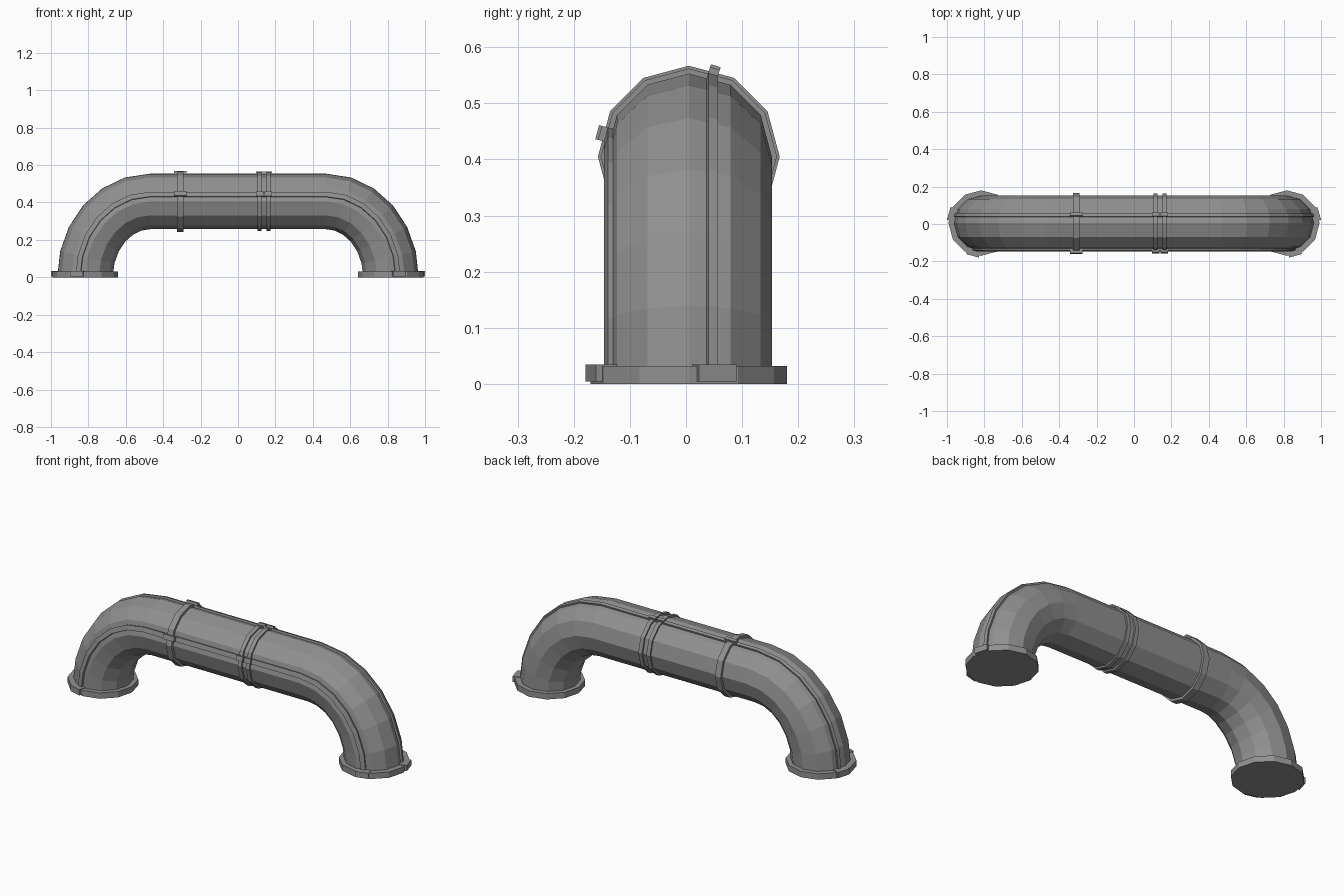
import bpy, bmesh
from math import sin, cos, pi, hypot, radians

if "Cube" in bpy.data.objects:
    bpy.data.objects.remove(bpy.data.objects["Cube"])

CY, AXIS_Z = 0.005, 0.405       # pipe centre line
LEG_X, BEND_X = 0.817, 0.47     # leg axis, start of the bends
SEAMS = ((73.5, 0.009), (165, 0.013))  # seam angle, half width

# Dark grey metal
metal = bpy.data.materials.new("dark_grey")
metal.diffuse_color = (0.28, 0.28, 0.28, 1)
metal.use_nodes = True
metal.node_tree.nodes["Principled BSDF"].inputs["Base Color"].default_value = metal.diffuse_color


def sweep(name, profiles, path):
    """Sweep closed (y, outward) profiles along (x, z, nx, nz) stations."""
    bm = bmesh.new()
    for prof in profiles:
        rings = [[bm.verts.new((x + nx * v, CY + u, z + nz * v)) for u, v in prof]
                 for x, z, nx, nz in path]
        n = len(prof)
        for a, b in zip(rings, rings[1:]):
            for i in range(n):
                j = (i + 1) % n
                bm.faces.new((a[i], a[j], b[j], b[i]))
        bm.faces.new(rings[0])
        bm.faces.new(rings[-1][::-1])
    bmesh.ops.recalc_face_normals(bm, faces=bm.faces)
    me = bpy.data.meshes.new(name)
    bm.to_mesh(me)
    bm.free()
    me.materials.append(metal)
    ob = bpy.data.objects.new(name, me)
    bpy.context.collection.objects.link(ob)
    return ob


def ring(r, n=12):
    return [(r * cos(2 * pi * i / n), r * sin(2 * pi * i / n)) for i in range(n)]


def block(angle, r0, r1, half):
    """Rectangle standing on the pipe surface at the given angle."""
    c, s = cos(radians(angle)), sin(radians(angle))
    return [(r * c - t * s, r * s + t * c)
            for r, t in ((r0, -half), (r1, -half), (r1, half), (r0, half))]


def straight(x, width):
    return [(x - width / 2, AXIS_Z, 0, 1), (x + width / 2, AXIS_Z, 0, 1)]


# Handle centre line: leg, elliptical bend, bar, mirrored bend
RX = LEG_X - BEND_X
right = []
for i in range(7):
    a = radians(15 * i)
    nx, nz = cos(a) / RX, sin(a) / AXIS_Z
    l = hypot(nx, nz)
    right.append((BEND_X + RX * cos(a), 0.002 + (AXIS_Z - 0.002) * sin(a), nx / l, nz / l))
path = [(-x, z, -nx, nz) for x, z, nx, nz in right] + right[::-1]

# Pipe and the two raised seams along it
sweep("pipe", [ring(0.148)], path)
for label, (ang, half) in zip(("top_seam", "front_seam"), SEAMS):
    sweep(label, [block(ang, 0.13, 0.153, half)], path)

# Straps around the bar, each with a clasp on both seams
for label, x, w, cw, r in (("wide_strap", -0.308, 0.034, 0.066, 0.162),
                           ("narrow_strap_a", 0.115, 0.022, 0.040, 0.157),
                           ("narrow_strap_b", 0.163, 0.022, 0.040, 0.157)):
    sweep(label, [ring(r)], straight(x, w))
    sweep(label + "_clasps", [block(a, 0.14, r + 0.007, h) for a, h in SEAMS],
          straight(x, cw))

# Foot flanges with wider clasps
for label, s in (("left", -1), ("right", 1)):
    foot = lambda z0, z1: [(s * LEG_X, z0, s, 0), (s * LEG_X, z1, s, 0)]
    sweep(label + "_flange", [ring(0.175)], foot(0.0, 0.032))
    sweep(label + "_flange_clasps", [block(a, 0.14, 0.181, 0.035) for a, h in SEAMS],
          foot(0.004, 0.035))
